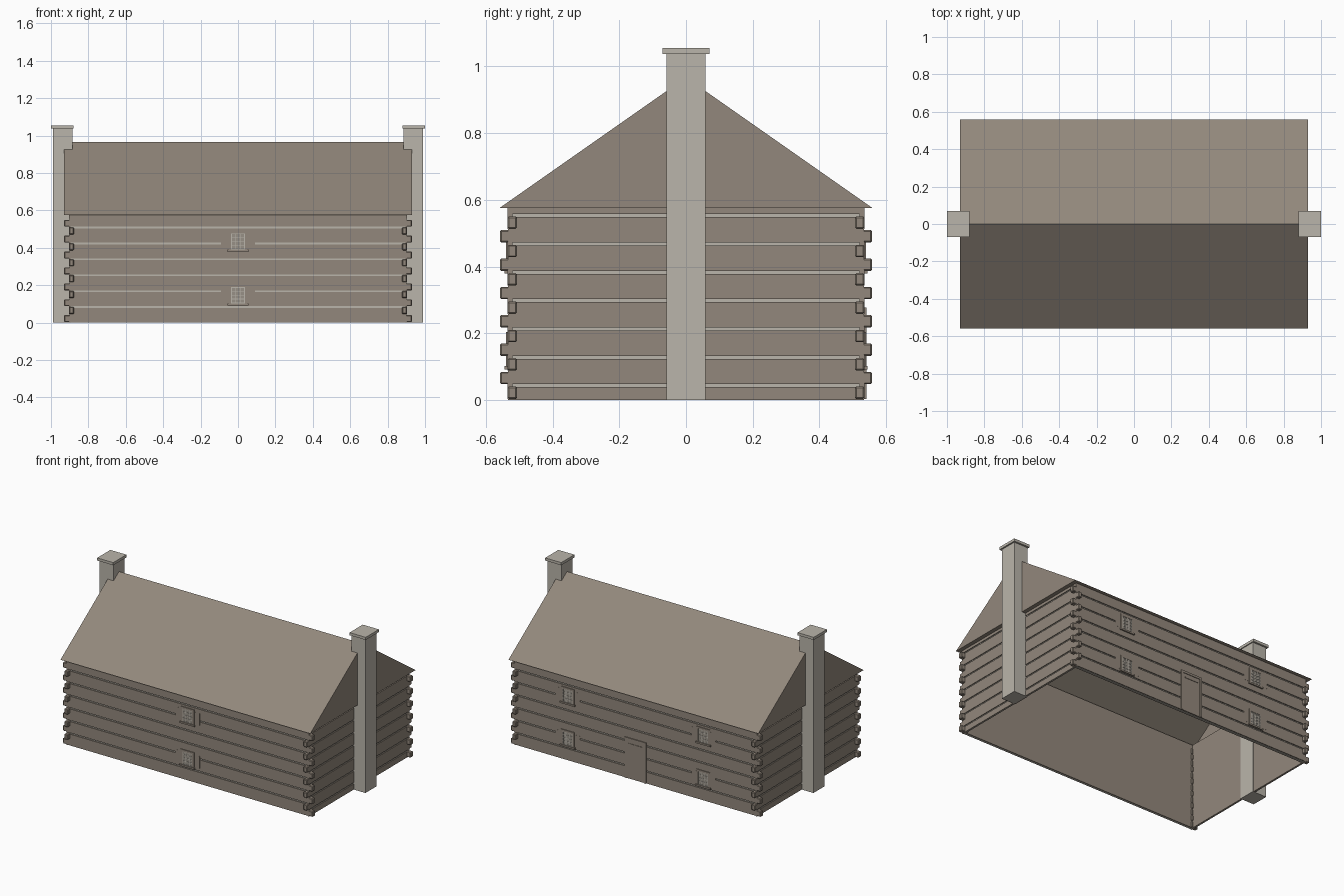
import bpy
import bmesh
from mathutils import Matrix, Vector

cube = bpy.data.objects.get("Cube")
if cube:
    bpy.data.objects.remove(cube, do_unlink=True)


def material(name, rgb):
    m = bpy.data.materials.new(name)
    m.use_nodes = True
    m.diffuse_color = (*rgb, 1)
    m.node_tree.nodes["Principled BSDF"].inputs["Base Color"].default_value = (*rgb, 1)
    return m


TIMBER = material("timber brown", (0.29, 0.245, 0.2))
STONE = material("pale stone", (0.49, 0.46, 0.405))
GLASS = material("window pane", (0.31, 0.28, 0.24))


def finish(name, bm, mat, bevel=0):
    mesh = bpy.data.meshes.new(name)
    bm.to_mesh(mesh)
    bm.free()
    mesh.materials.append(mat)
    obj = bpy.data.objects.new(name, mesh)
    bpy.context.collection.objects.link(obj)
    if bevel:
        mod = obj.modifiers.new("chamfer", "BEVEL")
        mod.width = bevel
        mod.segments = 1
    return obj


def boxes(name, spans, mat, bevel=0):
    """One object from boxes, each given as (x0, x1, y0, y1, z0, z1)."""
    bm = bmesh.new()
    for x0, x1, y0, y1, z0, z1 in spans:
        centre = Vector((x0 + x1, y0 + y1, z0 + z1)) / 2
        size = Matrix.Diagonal((x1 - x0, y1 - y0, z1 - z0, 1))
        bmesh.ops.create_cube(bm, size=1, matrix=Matrix.Translation(centre) @ size)
    return finish(name, bm, mat, bevel)


def flip_x(b):
    return (-b[1], -b[0], *b[2:])


def flip_y(b):
    return (*b[:2], -b[3], -b[2], *b[4:])


def both(spans, flip):
    return spans + [flip(b) for b in spans]


EAVE, RIDGE = 0.575, 0.967
PITCH, BODY, END = 0.085, 0.076, 0.037

# Thin walls: timber lining inside, pale chinking outside
boxes("long_wall_lining", both([(-0.892, 0.892, 0.512, 0.518, 0, EAVE)], flip_y), TIMBER)
boxes("end_wall_lining", both([(0.89, 0.894, -0.518, 0.518, 0, EAVE)], flip_x), TIMBER)
boxes("long_wall_chinking", both([(-0.897, 0.897, 0.518, 0.528, 0, EAVE)], flip_y), STONE)
boxes("end_wall_chinking", both([(0.894, 0.897, -0.528, 0.528, 0, EAVE)], flip_x), STONE)

# Logs and their overlapping corner ends; end rows sit half a step higher
long_logs, long_ends, end_logs, end_ends = [], [], [], []
for k in range(7):
    z = 0.003 + PITCH * k
    long_logs.append((-0.902, 0.902, 0.52, 0.535, z, min(z + BODY, EAVE)))
    long_ends.append((0.877, 0.93, 0.507, 0.535, z, z + END))
    z = 0.047 + PITCH * k
    end_logs.append((0.892, 0.903, -0.534, 0.534, z, min(z + BODY, EAVE)))
    if k < 6:
        end_ends.append((0.877, 0.903, 0.505, 0.558, z, z + END))
end_logs.append((0.892, 0.903, -0.534, 0.534, 0, 0.038))
boxes("long_wall_logs", both(long_logs, flip_y), TIMBER)
boxes("end_wall_logs", both(end_logs, flip_x), TIMBER)
boxes("long_log_ends", both(both(long_ends, flip_y), flip_x), TIMBER, 0.004)
boxes("end_log_ends", both(both(end_ends, flip_y), flip_x), TIMBER, 0.004)

# Roof shell: two slopes, two gables and an open-centred soffit
bm = bmesh.new()
ridge = [bm.verts.new((x, 0, RIDGE)) for x in (-0.93, 0.93)]
front = [bm.verts.new((x, -0.56, EAVE)) for x in (-0.93, 0.93)]
back = [bm.verts.new((x, 0.56, EAVE)) for x in (-0.93, 0.93)]
bm.faces.new((front[0], front[1], ridge[1], ridge[0]))
bm.faces.new((back[1], back[0], ridge[0], ridge[1]))
bm.faces.new((front[1], back[1], ridge[1]))
bm.faces.new((back[0], front[0], ridge[0]))
outer = [front[0], front[1], back[1], back[0]]
inner = [bm.verts.new((0.892 * (1 if v.co.x > 0 else -1),
                       0.515 * (1 if v.co.y > 0 else -1), EAVE)) for v in outer]
for i in range(4):
    j = (i + 1) % 4
    bm.faces.new((outer[j], outer[i], inner[i], inner[j]))
finish("roof", bm, TIMBER)

# Chimneys with flat caps
boxes("chimney_shafts", both([(0.886, 0.99, -0.058, 0.058, 0, 1.037)], flip_x), STONE)
boxes("chimney_caps", both([(0.88, 1.0, -0.07, 0.07, 1.037, 1.055)], flip_x), STONE)


def window(name, x, z, flip=None):
    """Window centred at x with its sill at z, on the back wall unless flipped."""
    def part(label, spans, mat):
        boxes(name + label, [flip(b) if flip else b for b in spans], mat)

    top = z + 0.108
    part("_surround", [(x - 0.09, x + 0.09, 0.525, 0.5355, z + 0.012, top - 0.015)], TIMBER)
    part("_pane", [(x - 0.04, x + 0.04, 0.525, 0.5365, z, top - 0.01)], GLASS)
    part("_frame", [(x - 0.05, x - 0.037, 0.525, 0.54, z, top),
                    (x + 0.037, x + 0.05, 0.525, 0.54, z, top),
                    (x - 0.037, x + 0.037, 0.525, 0.54, top - 0.013, top)], TIMBER)
    part("_sill", [(x - 0.055, x + 0.055, 0.525, 0.544, z - 0.004, z + 0.007)], TIMBER)
    bars = [(x + d - 0.002, x + d + 0.002, 0.53, 0.538, z, top - 0.01)
            for d in (-0.035, -0.012, 0.012, 0.035)]
    bars += [(x - 0.037, x + 0.037, 0.53, 0.538, z + d - 0.002, z + d + 0.002)
             for d in (0.01, 0.031, 0.052, 0.073, 0.093)]
    part("_bars", bars, STONE)


# Two storeys of windows: one column in front, two behind
for level, z in (("lower", 0.095), ("upper", 0.383)):
    window(f"front_{level}_window", 0, z, flip_y)
    window(f"back_left_{level}_window", 0.505, z)
    window(f"back_right_{level}_window", -0.505, z)

# Back door with raised frame and a top rail
boxes("door", [(-0.068, 0.068, 0.525, 0.537, 0.003, 0.265)], TIMBER)
boxes("door_frame", [(-0.08, -0.066, 0.525, 0.541, 0.003, 0.277),
                     (0.066, 0.08, 0.525, 0.541, 0.003, 0.277),
                     (-0.066, 0.066, 0.525, 0.541, 0.262, 0.277)], TIMBER)
boxes("door_rail", [(-0.05, 0.05, 0.53, 0.54, 0.232, 0.24)], TIMBER)
